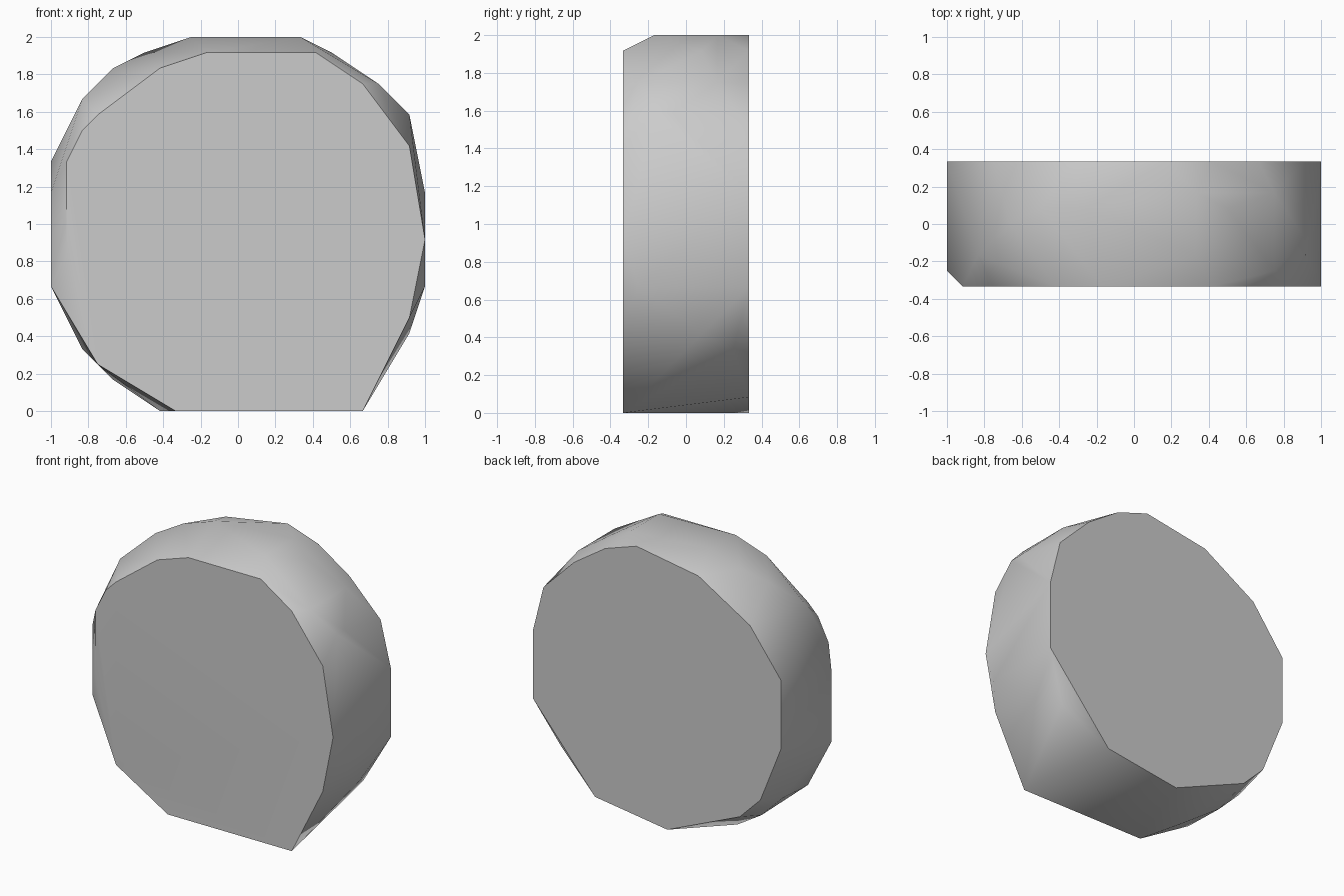
import bpy
import bmesh
import math

cube = bpy.data.objects.get("Cube")
if cube:
    bpy.data.objects.remove(cube, do_unlink=True)

U = 1 / 12   # chisel grid step
HALF = 4     # half thickness in steps

# Flat front and back outlines (x, z)
front = [(-4, 0), (8, 0), (11, 6), (12, 11), (11, 17), (8, 21), (5, 23), (-2, 23),
         (-5, 22), (-9, 19), (-10, 18), (-11, 16), (-11, 10), (-9, 3)]
back = [(-1, 0), (6, 1), (12, 8), (12, 14), (11, 18), (8, 21), (5, 23), (2, 24),
        (-4, 23), (-9, 20), (-12, 16), (-12, 10), (-10, 5), (-8, 3)]

# Chipped corners around the rim (x, y, z)
rim = [(-5, 0, 0), (-8, 1, 2), (-10, 1, 4), (-12, -3, 8), (-12, -3, 14),
       (-10, -2, 20), (-8, 0, 22), (-6, 1, 23), (-3, 1, 24), (4, -2, 24),
       (4, 2, 24), (6, 1, 23), (9, -3, 21), (9, 2, 21), (11, -2, 19),
       (11, -1, 19), (12, -3, 8), (11, 1, 5), (10, 3, 4)]

points = [(x, -HALF, z) for x, z in front] + [(x, HALF, z) for x, z in back] + rim

# Stone body: the hull around all the corners
bm = bmesh.new()
for p in points:
    bm.verts.new([c * U for c in p])
hull = bmesh.ops.convex_hull(bm, input=bm.verts)
loose = [v for v in bm.verts if not v.link_faces]
bmesh.ops.delete(bm, geom=loose, context='VERTS')
bmesh.ops.dissolve_limit(bm, angle_limit=math.radians(0.5), verts=bm.verts, edges=bm.edges)
bmesh.ops.recalc_face_normals(bm, faces=bm.faces)
mesh = bpy.data.meshes.new("stone_disc")
bm.to_mesh(mesh)
bm.free()

stone = bpy.data.objects.new("stone_disc", mesh)
bpy.context.collection.objects.link(stone)

# Plain grey stone
grey = bpy.data.materials.new("stone_grey")
grey.use_nodes = True
colour = (0.6, 0.6, 0.6, 1)
grey.diffuse_color = colour
grey.node_tree.nodes["Principled BSDF"].inputs["Base Color"].default_value = colour
mesh.materials.append(grey)

# Soft rim with crisp borders on the flat faces
bpy.ops.object.select_all(action='DESELECT')
stone.select_set(True)
bpy.context.view_layer.objects.active = stone
bpy.ops.object.shade_smooth_by_angle(angle=math.radians(40))
